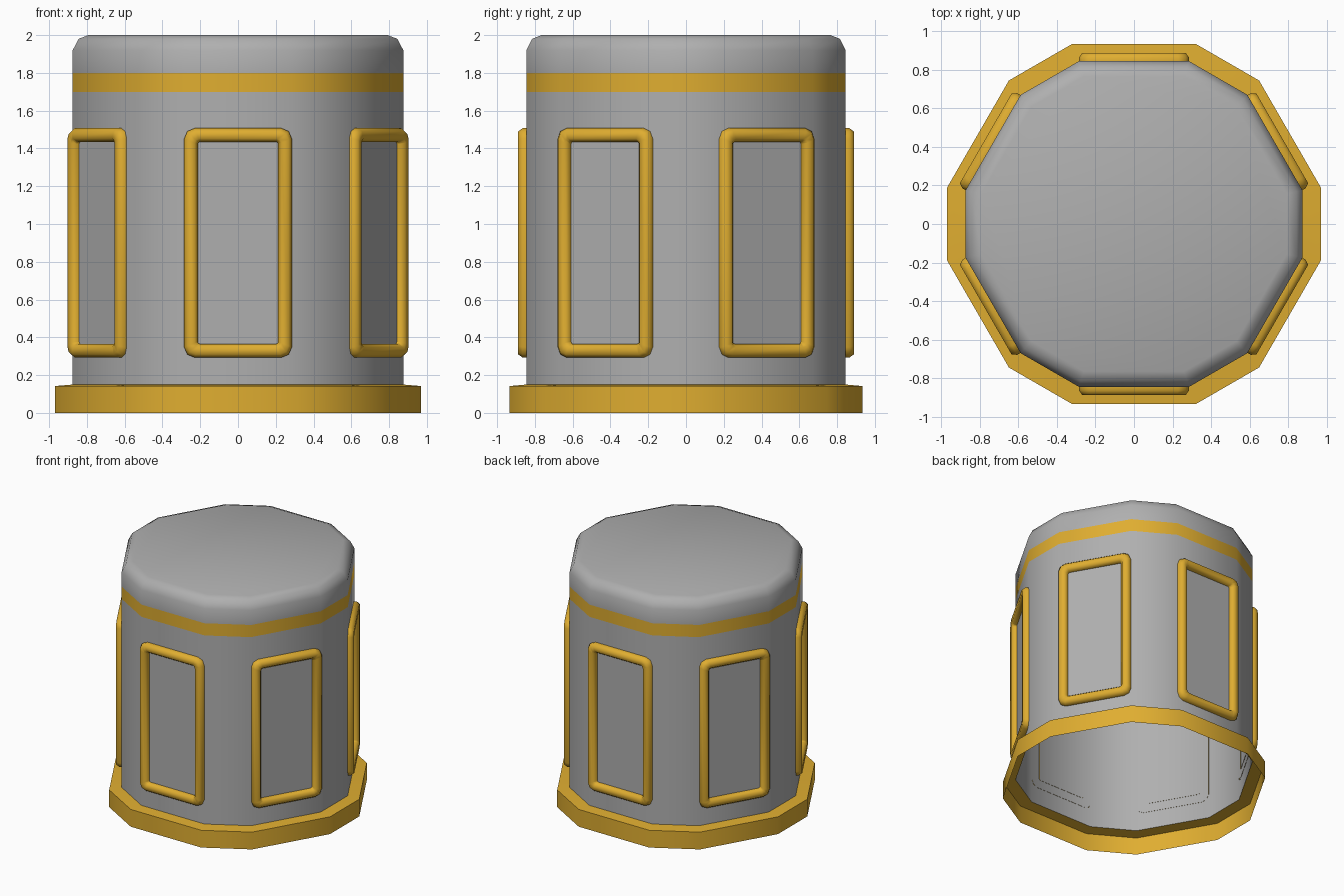
import bpy, bmesh, math
from mathutils import Vector, Matrix

if "Cube" in bpy.data.objects:
    bpy.data.objects.remove(bpy.data.objects["Cube"])


def material(name, col):
    m = bpy.data.materials.new(name)
    m.diffuse_color = (*col, 1)
    m.use_nodes = True
    m.node_tree.nodes["Principled BSDF"].inputs["Base Color"].default_value = m.diffuse_color
    return m


GREY = material("grey metal", (0.43, 0.43, 0.43))
GOLD = material("gold trim", (0.74, 0.42, 0.03))


def ring(bm, a, c, z):
    """Hexagon with cut corners: a = distance to wide sides, c = to corner cuts."""
    h = 2 * (c - a * math.cos(math.pi / 6))       # half width of a wide side
    verts = []
    for k in range(6):
        rot = Matrix.Rotation(k * math.pi / 3 - math.pi / 2, 3, 'Z')
        for s in (-h, h):
            verts.append(bm.verts.new(rot @ Vector((a, s, 0)) + Vector((0, 0, z))))
    return verts


def bridge(bm, lo, hi):
    n = len(lo)
    return [bm.faces.new((lo[i], lo[(i + 1) % n], hi[(i + 1) % n], hi[i])) for i in range(n)]


def finish(bm, name, mats, angle):
    me = bpy.data.meshes.new(name)
    bm.to_mesh(me)
    bm.free()
    for m in mats:
        me.materials.append(m)
    ob = bpy.data.objects.new(name, me)
    bpy.context.collection.objects.link(ob)
    bpy.ops.object.select_all(action='DESELECT')
    ob.select_set(True)
    bpy.context.view_layer.objects.active = ob
    bpy.ops.object.shade_smooth_by_angle(angle=math.radians(angle))
    return ob


# body: hollow from below, rounded top rim, flush gold band
bm = bmesh.new()
levels = [(0.15, 0), (1.70, 0), (1.80, 0), (1.92, 0), (1.98, 0.03), (2.0, 0.08)]
rings = [ring(bm, 0.845 - i, 0.875 - i * 1.03, z) for z, i in levels]
for k in range(len(rings) - 1):
    for f in bridge(bm, rings[k], rings[k + 1]):
        f.material_index = 1 if k == 1 else 0
bm.faces.new(rings[-1])
finish(bm, "body", [GREY, GOLD], 50)

# base skirt: open-bottomed band with a ledge meeting the body
bm = bmesh.new()
r = [ring(bm, 0.935, 0.97, 0), ring(bm, 0.935, 0.97, 0.142), ring(bm, 0.845, 0.875, 0.15)]
bridge(bm, r[0], r[1])
bridge(bm, r[1], r[2])
finish(bm, "base_skirt", [GOLD], 35)

# window frames and flat panels on the six wide sides
PROFILE = [(0.036, -0.002), (0.036, 0.02), (0.019, 0.044),
           (-0.019, 0.044), (-0.036, 0.02), (-0.036, -0.002)]   # (outward offset, depth)
HW, HH, ZC = 0.213, 0.535, 0.90          # inner opening half size, centre height


def outline(off):
    """Opening outline grown by off, with softened corners."""
    w, h, c = HW + off, HH + off, 0.012 + off * 0.6
    pts = []
    for sx, sz in ((1, 1), (-1, 1), (-1, -1), (1, -1)):
        corner = [(w, h - c), (w - 0.3 * c, h - 0.3 * c), (w - c, h)]
        if sx * sz < 0:
            corner.reverse()
        pts += [(sx * x, sz * z) for x, z in corner]
    return pts


for k in range(6):
    rot = Matrix.Rotation(k * math.pi / 3, 3, 'Z')

    def loop(bm, off, depth):
        return [bm.verts.new(rot @ Vector((x, -0.845 - depth, ZC + z))) for x, z in outline(off)]

    bm = bmesh.new()
    loops = [loop(bm, 0.036 + o, d) for o, d in PROFILE]
    for a, b in zip(loops, loops[1:]):
        bridge(bm, a, b)
    bmesh.ops.recalc_face_normals(bm, faces=bm.faces)
    f0 = max(bm.faces, key=lambda f: (f.calc_center_median() @ rot).y * -1)
    if (f0.normal @ rot).y > 0:
        bmesh.ops.reverse_faces(bm, faces=bm.faces)
    finish(bm, f"window_frame_{k + 1}", [GOLD], 60)

    bm = bmesh.new()
    bm.faces.new(loop(bm, 0.01, 0.003))
    bmesh.ops.recalc_face_normals(bm, faces=bm.faces)
    bm.faces.ensure_lookup_table()
    bm.faces[0].normal_update()
    if (bm.faces[0].normal @ rot).y > 0:
        bmesh.ops.reverse_faces(bm, faces=bm.faces)
    finish(bm, f"window_panel_{k + 1}", [GREY], 30)
